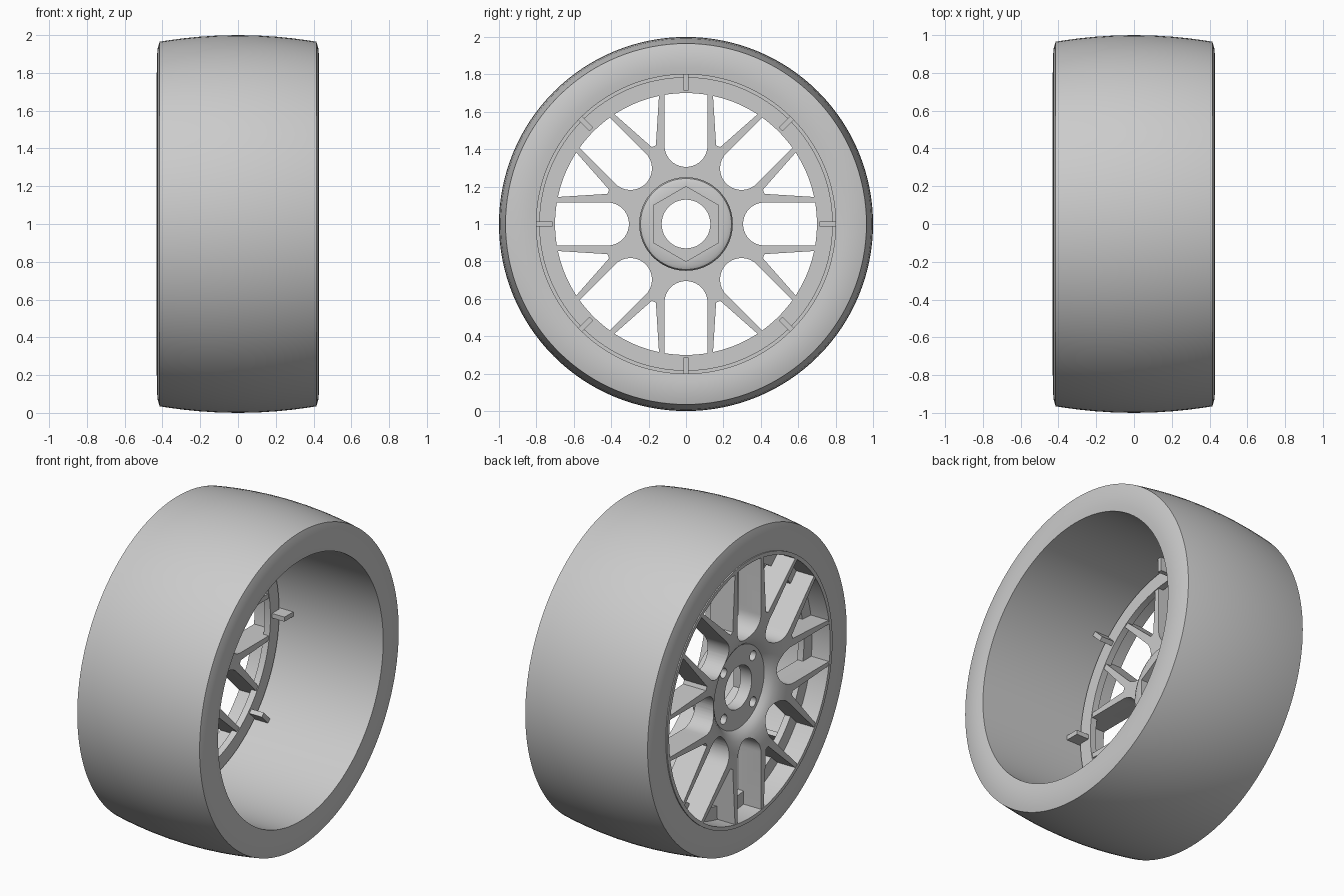
import bpy, bmesh, math
from mathutils import Matrix

cube = bpy.data.objects.get("Cube")
if cube:
    bpy.data.objects.remove(cube, do_unlink=True)

grey = bpy.data.materials.new("plain_grey")
grey.use_nodes = True
grey.diffuse_color = (0.6, 0.6, 0.6, 1)
grey.node_tree.nodes["Principled BSDF"].inputs["Base Color"].default_value = (0.6, 0.6, 0.6, 1)

TAU = math.tau
SEG = 128
FACE, BACK = -0.43, -0.275     # outer and inner planes of the spokes


def make(name, bm):
    bmesh.ops.recalc_face_normals(bm, faces=bm.faces)
    mesh = bpy.data.meshes.new(name)
    bm.to_mesh(mesh)
    bm.free()
    mesh.materials.append(grey)
    ob = bpy.data.objects.new(name, mesh)
    bpy.context.collection.objects.link(ob)
    ob.location.z = 1
    return ob


def activate(ob):
    bpy.ops.object.select_all(action='DESELECT')
    ob.select_set(True)
    bpy.context.view_layer.objects.active = ob


def smooth(ob, angle=28):
    activate(ob)
    bpy.ops.object.shade_smooth_by_angle(angle=math.radians(angle))


def revolve(name, profile):
    """Spin a closed (x, radius) profile about the axle."""
    bm = bmesh.new()
    rings = []
    for i in range(SEG):
        a = TAU * i / SEG
        rings.append([bm.verts.new((x, r * math.cos(a), r * math.sin(a))) for x, r in profile])
    n = len(profile)
    for i in range(SEG):
        p, q = rings[i], rings[(i + 1) % SEG]
        for j in range(n):
            k = (j + 1) % n
            bm.faces.new((p[j], p[k], q[k], q[j]))
    return make(name, bm)


def prism(bm, outline, x0, x1, angle=0):
    """Extrude a (radial, tangential) outline along the axle, turned by angle."""
    turn = Matrix.Rotation(angle, 3, 'X')
    low, high = ([bm.verts.new(turn @ Matrix.Translation((x, u, v)).translation)
                  for u, v in outline] for x in (x0, x1))
    n = len(outline)
    bm.faces.new(low)
    bm.faces.new(high)
    for i in range(n):
        j = (i + 1) % n
        bm.faces.new((low[i], low[j], high[j], high[i]))


def circle(radius, count, u=0.0):
    return [(u + radius * math.cos(TAU * i / count), radius * math.sin(TAU * i / count))
            for i in range(count)]


# Tyre: crowned tread, rounded shoulders, straight inner barrel
half = [(0.425, 0.80), (0.43, 0.84), (0.43, 0.88), (0.425, 0.93), (0.415, 0.965)]
tread = [(0.415 * math.cos(math.pi * i / 12), 0.965 + 0.035 * math.sin(math.pi * i / 12) ** 2)
         for i in range(1, 12)]
tyre = revolve("tyre", half + tread + [(-x, r) for x, r in reversed(half)])
smooth(tyre, 20)

# Rim: thin outer band and the ledge behind the spokes
smooth(revolve("rim_band", [(-0.432, 0.78), (-0.432, 0.803), (-0.285, 0.803), (-0.285, 0.78)]))
smooth(revolve("rim_ledge", [(-0.31, 0.70), (-0.31, 0.785), (-0.27, 0.785), (-0.27, 0.70)]))

# Spoked disc with dished centre and inner boss
spokes = revolve("spokes_and_hub", [
    (-0.355, 0.13), (-0.355, 0.25), (-0.38, 0.27), (-0.40, 0.30), (-0.415, 0.34),
    (-0.425, 0.39), (FACE, 0.45), (FACE, 0.785), (BACK, 0.785), (BACK, 0.25),
    (-0.225, 0.25), (-0.209, 0.243), (-0.20, 0.225), (-0.20, 0.13)])

# Cutter: round-ended windows, wedge windows, lug holes and hex socket
bm = bmesh.new()
w, mid = 0.115, 0.42
arch = [(mid - w * math.sin(math.pi * i / 20), w * math.cos(math.pi * i / 20)) for i in range(21)]
u_window = [(0.85, w)] + arch + [(0.85, -w)]
spread = 0.012 + 0.40 * 0.46
wedge = [(0.45, 0.012), (0.45, -0.012), (0.85, -spread - 0.012), (0.85, spread + 0.012)]
for i in range(8):
    a = TAU * i / 8
    prism(bm, u_window, -0.6, 0, a)
    prism(bm, wedge, -0.6, 0, a + TAU / 16)
for i in range(4):
    prism(bm, circle(0.03, 20, 0.2), -0.5, -0.315, TAU * (i + 0.5) / 4)
prism(bm, circle(0.2, 6), -0.28, 0, TAU / 4)
cutter = make("window_cutter", bm)
cutter.hide_render = True

activate(spokes)
mod = spokes.modifiers.new("windows", 'BOOLEAN')
mod.operation = 'DIFFERENCE'
mod.solver = 'EXACT'
mod.object = cutter
bpy.ops.object.modifier_apply(modifier=mod.name)
bpy.data.objects.remove(cutter, do_unlink=True)
smooth(spokes)

# Small ribs standing on the ledge inside the barrel
bm = bmesh.new()
rib = [(0.715, -0.014), (0.802, -0.014), (0.802, 0.014), (0.715, 0.014)]
for i in range(8):
    prism(bm, rib, -0.29, -0.185, TAU * i / 8)
make("barrel_ribs", bm)
